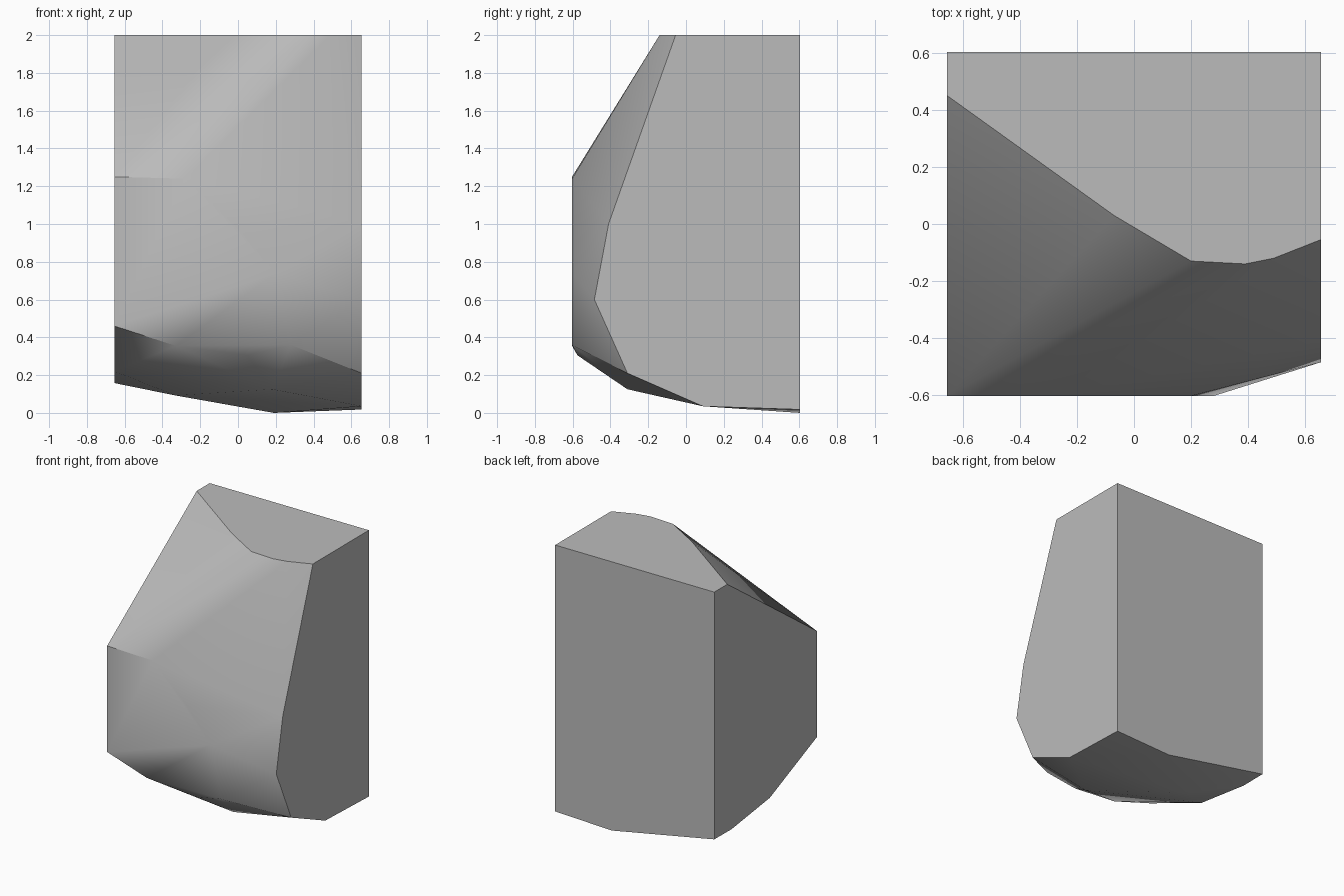
import bpy
import bmesh
import math

# Remove only the default object
default_cube = bpy.data.objects.get("Cube")
if default_cube:
    bpy.data.objects.remove(default_cube, do_unlink=True)

HALF_WIDTH = 0.655
HALF_DEPTH = 0.603
HEIGHT = 2
SHARP_ANGLE = math.radians(30)


def outline_on_plane(axis, offset, outline):
    """Place a flat outline on the plane where the given axis equals offset."""
    placed = []
    for pair in outline:
        point = list(pair)
        point.insert(axis, offset)
        placed.append(tuple(point))
    return placed


# Flat cut sides of the rock, each as a two-dimensional outline
top_outline = [(-0.07, 0.03), (0.2, -0.13), (0.39, -0.14), (0.49, -0.12)]
right_outline = [(-0.055, HEIGHT), (-0.41, 1), (-0.485, 0.6), (-0.31, 0.21),
                 (0.09, 0.035), (HALF_DEPTH, 0.018), (HALF_DEPTH, HEIGHT)]
left_outline = [(0.45, HEIGHT), (-HALF_DEPTH, 1.25), (-HALF_DEPTH, 0.46),
                (-0.05, 0.22), (0.4, 0.158),
                (HALF_DEPTH, 0.16), (HALF_DEPTH, HEIGHT)]
front_outline = [(-0.28, 1.24), (0, 0.98), (0.2, 0.74),
                 (0.28, 0.36), (-0.33, 0.355)]
back_outline = [(0.19, 0)]

# Rounded underside
underside = [(0.05, -0.575, 0.305), (0.18, -0.31, 0.125), (-0.33, 0.15, 0.092)]

points = (
    outline_on_plane(2, HEIGHT, top_outline)
    + outline_on_plane(0, HALF_WIDTH, right_outline)
    + outline_on_plane(0, -HALF_WIDTH, left_outline)
    + outline_on_plane(1, -HALF_DEPTH, front_outline)
    + outline_on_plane(1, HALF_DEPTH, back_outline)
    + underside
)

# Wrap the outlines in one solid
bm = bmesh.new()
for point in points:
    bm.verts.new(point)
bmesh.ops.convex_hull(bm, input=bm.verts[:])
loose = [vert for vert in bm.verts if not vert.link_faces]
bmesh.ops.delete(bm, geom=loose, context='VERTS')

# Merge the triangles of every flat side
bmesh.ops.dissolve_limit(bm, angle_limit=math.radians(0.5),
                         verts=bm.verts[:], edges=bm.edges[:])
bmesh.ops.recalc_face_normals(bm, faces=bm.faces[:])

# Soft facets with crisp cut edges
for face in bm.faces:
    face.smooth = True
for edge in bm.edges:
    edge.smooth = edge.calc_face_angle(math.pi) < SHARP_ANGLE

mesh = bpy.data.meshes.new("rock_block")
bm.to_mesh(mesh)
bm.free()

# Plain stone colour
grey = (0.5, 0.5, 0.5, 1)
stone = bpy.data.materials.new("stone_grey")
stone.use_nodes = True
stone.diffuse_color = grey
for node in stone.node_tree.nodes:
    if node.type == 'BSDF_PRINCIPLED':
        node.inputs["Base Color"].default_value = grey
mesh.materials.append(stone)

rock = bpy.data.objects.new("rock_block", mesh)
bpy.context.scene.collection.objects.link(rock)
